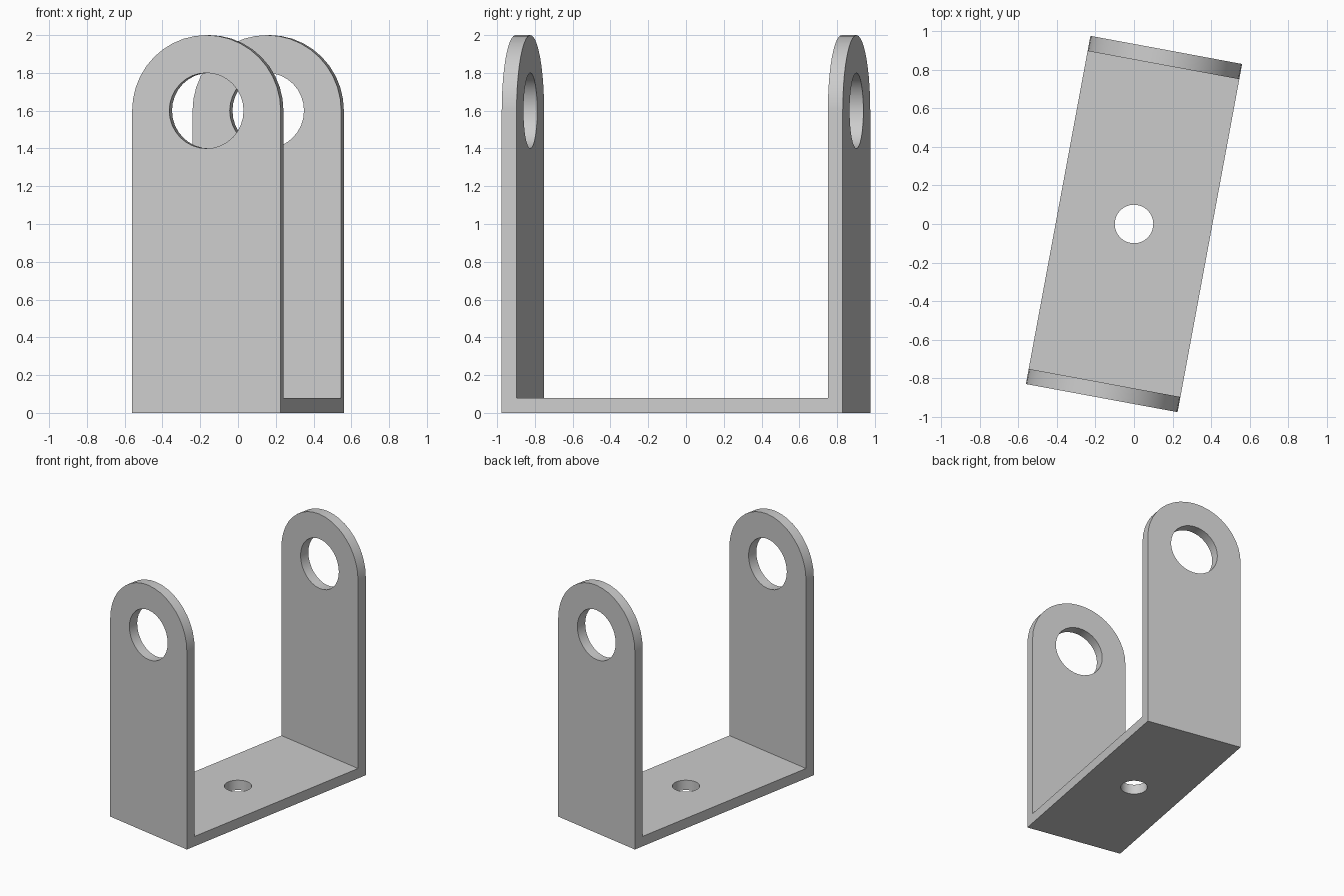
import bpy, bmesh, math
from mathutils import Matrix, Vector

cube = bpy.data.objects.get("Cube")
if cube:
    bpy.data.objects.remove(cube, do_unlink=True)

WIDTH, LENGTH, THICK = 0.8, 1.836, 0.08
PIVOT_Z, RADIUS = 1.6, 0.4
TURN = math.radians(-10.5)

# Material
grey = bpy.data.materials.new("plain grey")
grey.use_nodes = True
colour = (0.6, 0.6, 0.6, 1)
grey.diffuse_color = colour
grey.node_tree.nodes["Principled BSDF"].inputs["Base Color"].default_value = colour


def prism(name, outline, direction):
    """Extrude a closed outline along a direction, centred on the origin."""
    direction = Vector(direction)
    bm = bmesh.new()
    face = bm.faces.new([bm.verts.new(Vector(p) - direction / 2) for p in outline])
    top = bmesh.ops.extrude_face_region(bm, geom=[face])["geom"]
    bmesh.ops.translate(bm, vec=direction,
                        verts=[v for v in top if isinstance(v, bmesh.types.BMVert)])
    bmesh.ops.recalc_face_normals(bm, faces=bm.faces)
    mesh = bpy.data.meshes.new(name)
    bm.to_mesh(mesh)
    bm.free()
    obj = bpy.data.objects.new(name, mesh)
    bpy.context.collection.objects.link(obj)
    mesh.materials.append(grey)
    return obj


def arc(radius, sweep, steps):
    return [(radius * math.cos(sweep * i / steps), radius * math.sin(sweep * i / steps))
            for i in range(steps + 1)]


def cut(obj, cutter, operation):
    cutter.hide_render = True
    mod = obj.modifiers.new("cut", 'BOOLEAN')
    mod.object, mod.operation, mod.solver = cutter, operation, 'EXACT'
    bpy.ops.object.modifier_apply(modifier=mod.name)
    bpy.data.objects.remove(cutter, do_unlink=True)


# U-shaped side profile, tall enough to be trimmed
outer, inner, tall = LENGTH / 2, LENGTH / 2 - THICK, 2.2
side = [(-outer, 0), (outer, 0), (outer, tall), (inner, tall),
        (inner, THICK), (-inner, THICK), (-inner, tall), (-outer, tall)]
bracket = prism("u_bracket", [(0, y, z) for y, z in side], (1, 0, 0))
bpy.context.view_layer.objects.active = bracket
bracket.select_set(True)

# Trim both arms to width with round tops
front = [(-RADIUS, -0.5), (RADIUS, -0.5)]
front += [(x, z + PIVOT_Z) for x, z in arc(RADIUS, math.pi, 20)]
cut(bracket, prism("arm_trimmer", [(x, 0, z) for x, z in front], (0, 3, 0)), 'INTERSECT')

# Pivot holes through both arms, and the mounting hole in the base
pivot = [(x, 0, z + PIVOT_Z) for x, z in arc(0.2, math.tau, 32)[:-1]]
cut(bracket, prism("pivot_cutter", pivot, (0, 3, 0)), 'DIFFERENCE')
mount = [(x, y, 0) for x, y in arc(0.1, math.tau, 32)[:-1]]
cut(bracket, prism("mount_cutter", mount, (0, 0, 0.5)), 'DIFFERENCE')

# Turn the bracket and smooth its curves, keeping the flats flat
bracket.data.transform(Matrix.Rotation(TURN, 4, 'Z'))
bpy.ops.object.shade_smooth_by_angle(angle=math.radians(30))
weighted = bracket.modifiers.new("flat faces", 'WEIGHTED_NORMAL')
weighted.keep_sharp = True
